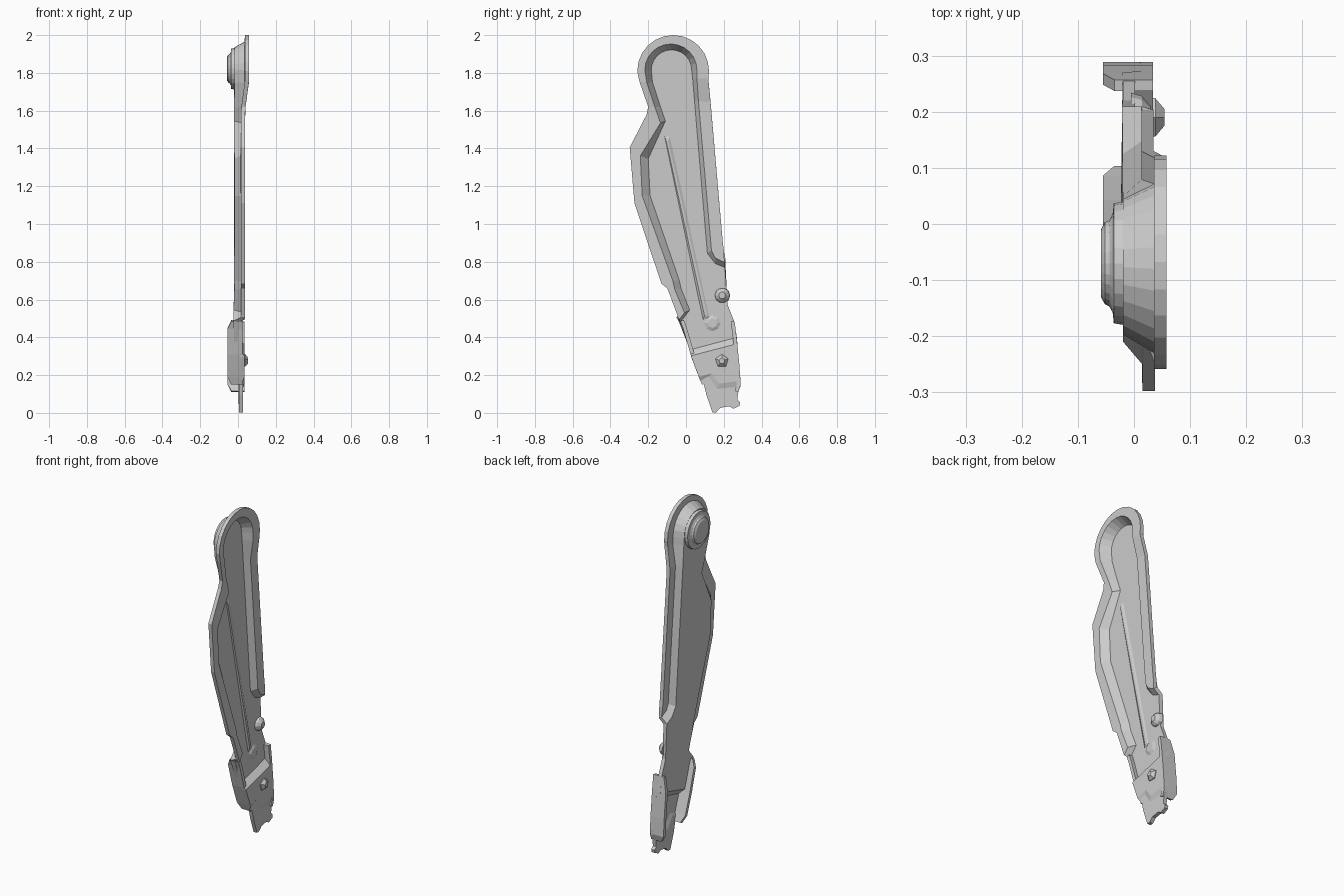
import bpy, bmesh, math
from mathutils import Vector

if "Cube" in bpy.data.objects:
    bpy.data.objects.remove(bpy.data.objects["Cube"])


def finish(name, bm, thickness=0.0):
    mesh = bpy.data.meshes.new(name)
    bm.to_mesh(mesh)
    bm.free()
    obj = bpy.data.objects.new(name, mesh)
    bpy.context.collection.objects.link(obj)
    if thickness:
        mod = obj.modifiers.new("sheet", 'SOLIDIFY')
        mod.thickness = thickness
        mod.offset = -1
        mod.use_even_offset = True
    return obj


def verts(bm, pts, x):
    xs = x if isinstance(x, list) else [x] * len(pts)
    return [bm.verts.new((h, p[0], p[1])) for h, p in zip(xs, pts)]


def strip(bm, a, b):
    for i in range(len(a) - 1):
        bm.faces.new((a[i], a[i + 1], b[i + 1], b[i]))


def lathe(name, profile, y, z, n=24, phase=0.0):
    """Turned part along x from (x, radius) pairs."""
    bm = bmesh.new()
    rings = []
    for x, r in profile:
        angs = [phase + 2 * math.pi * i / n for i in range(n)]
        rings.append(verts(bm, [(y + r * math.cos(a), z + r * math.sin(a)) for a in angs], x))
    for a, b in zip(rings, rings[1:]):
        strip(bm, a + a[:1], b + b[:1])
    bm.faces.new(rings[0])
    bm.faces.new(rings[-1])
    bmesh.ops.recalc_face_normals(bm, faces=bm.faces)
    return finish(name, bm)


def flange(name, path, x0, x1, thickness):
    """Edge of the sheet folded back towards -x, with clipped corners."""
    bm = bmesh.new()
    n = len(path)
    back = [x0 + (0.02 if i in (0, n - 1) else 0) for i in range(n)]
    strip(bm, verts(bm, path, x1), verts(bm, path, back))
    return finish(name, bm, thickness)


def arc(y, z, r, n=13):
    return [(y + r * math.cos(math.pi * i / (n - 1)), z + r * math.sin(math.pi * i / (n - 1))) for i in range(n)]


# Pressed sheet: outer edge, top of wall and foot of wall, running right side, head, left side
outer = [(.203, .81), (.20, .86), (.195, .90), (.13, 1.645), (.118, 1.77)] + arc(-.068, 1.81, .19) + \
        [(-.247, 1.756), (-.20, 1.62), (-.208, 1.58), (-.298, 1.405), (-.273, 1.11),
         (-.13, .684), (-.098, .658), (-.045, .515), (-.042, .505)]
crest = [(.204, .797), (.155, .82), (.135, .86), (.066, 1.65), (.058, 1.77)] + arc(-.08, 1.815, .138) + \
        [(-.208, 1.75), (-.165, 1.62), (-.135, 1.535), (-.242, 1.36), (-.232, 1.15),
         (-.07, .70), (-.06, .655), (-.008, .53), (-.036, .495)]
foot = [(.206, .77), (.155, .79), (.113, .845), (.045, 1.65), (.035, 1.77)] + arc(-.077, 1.815, .107) + \
       [(-.177, 1.75), (-.135, 1.62), (-.109, 1.545), (-.20, 1.345), (-.19, 1.15),
        (-.035, .70), (-.025, .655), (.02, .545), (-.03, .48)]
rim_x = [.035] * 4 + [.058] * 15 + [.04] + [.037] * 7
PANEL, PLATE, TIP = 0.002, 0.034, 0.026

bm = bmesh.new()
a, b, c = verts(bm, outer, rim_x), verts(bm, crest, rim_x), verts(bm, foot, PANEL)
strip(bm, a, b)
strip(bm, b, c)
step_hi = verts(bm, [(.022, .334), (.268, .40)], PANEL)
bm.faces.new(c + step_hi + verts(bm, [(.257, .48), (.22, .573)], PANEL))

# Lower plate with step line, curved emboss and notched tip
step_lo = verts(bm, [(.026, .302), (.27, .366)], PLATE)
strip(bm, step_hi, step_lo)
emb_hi = verts(bm, [(.068, .19), (.135, .21), (.175, .155), (.289, .17)], PLATE)
emb_lo = verts(bm, [(.076, .17), (.12, .193), (.165, .127), (.288, .14)], TIP)
bm.faces.new([step_lo[0]] + emb_hi + [step_lo[1]])
strip(bm, emb_hi, emb_lo)
tip = verts(bm, [(.095, .15), (.108, .095), (.14, .003), (.16, .003), (.183, .027), (.23, .035),
                 (.25, .022), (.283, .037), (.287, .055), (.272, .07), (.277, .11)], TIP)
bm.faces.new([emb_lo[0]] + tip + emb_lo[:0:-1])
bm.normal_update()
for f in bm.faces:
    if f.normal.x < 0:
        f.normal_flip()
finish("pressed_sheet", bm, 0.022)

# Long shallow bead down the middle of the panel
bm = bmesh.new()
base = verts(bm, [(-.115, 1.47), (-.085, 1.47), (.125, .50), (.09, .49)], PANEL - .001)
top = verts(bm, [(-.105, 1.44), (-.095, 1.44), (.112, .52), (.098, .515)], PANEL + .006)
strip(bm, base + base[:1], top + top[:1])
bm.faces.new(top)
bm.faces.new(base)
bmesh.ops.recalc_face_normals(bm, faces=bm.faces)
finish("panel_bead", bm)
lathe("bead_end", [(PANEL - .001, .045), (PANEL + .008, .025)], .14, .475, 8)

# Folded side flanges at the lower end
flange("rear_flange", [(.257, .485), (.268, .40), (.283, .25), (.289, .148), (.277, .11)], -.055, .034, 0.02)
flange("front_flange", [(-.03, .485), (-.015, .445), (.024, .31), (.068, .19), (.085, .15)], -.055, .024, -0.02)

# Pivot boss behind the head
lathe("pivot_boss", [(-.005, .112), (-.036, .107), (-.038, .088), (-.044, .077), (-.052, .073), (-.059, .06)],
      -.07, 1.822, 24)

# Five-sided bolt and edge dimple
lathe("bolt", [(.025, .036), (.038, .036), (.054, .016)], .19, .275, 5, math.pi / 2)
lathe("edge_dimple", [(-.005, .042), (.014, .036), (.03, .018)], .192, .622, 10)
